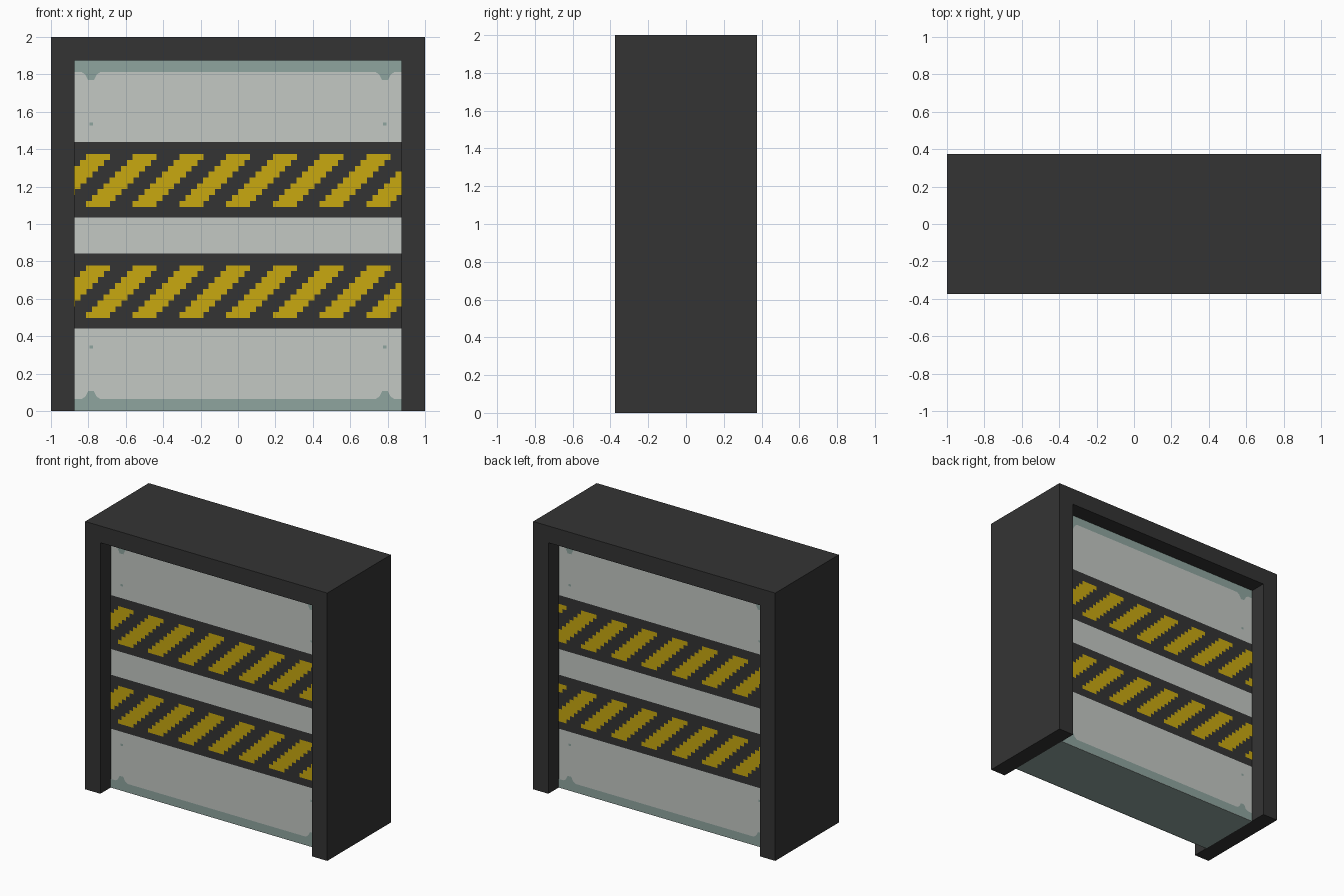
import bpy

cube = bpy.data.objects.get("Cube")
if cube:
    bpy.data.objects.remove(cube)


def material(name, rgb):
    mat = bpy.data.materials.new(name)
    mat.use_nodes = True
    mat.diffuse_color = (*rgb, 1)
    mat.node_tree.nodes["Principled BSDF"].inputs["Base Color"].default_value = (*rgb, 1)
    return mat


CHARCOAL = material("charcoal", (0.034, 0.034, 0.034))
PALE = material("pale grey", (0.546, 0.578, 0.552))
TEAL = material("grey teal", (0.275, 0.376, 0.347))
YELLOW = material("hazard yellow", (0.578, 0.392, 0.005))

HALF = 0.875      # half width of the opening
DOOR_Y = 0.25     # half thickness of the door
FRAME_Y = 0.375   # half depth of the frame


def add_mesh(name, verts, faces, *mats):
    mesh = bpy.data.meshes.new(name)
    mesh.from_pydata(verts, [], faces)
    for mat in mats:
        mesh.materials.append(mat)
    obj = bpy.data.objects.new(name, mesh)
    bpy.context.collection.objects.link(obj)
    return obj


def extrude(name, outline, half_depth, *mats):
    """Solid from an outline (counter-clockwise as seen from the front)."""
    n = len(outline)
    verts = [(x, y, z) for y in (-half_depth, half_depth) for x, z in outline]
    faces = [tuple(range(n)), tuple(reversed(range(n, 2 * n)))]
    faces += [(i, i + n, (i + 1) % n + n, (i + 1) % n) for i in range(n)]
    return add_mesh(name, verts, faces, *mats)


def paint(name, outlines, side, lift, mat):
    """Thin flat shapes lying on the front (-1) or back (1) of the door."""
    verts, faces = [], []
    for outline in outlines:
        faces.append(tuple(range(len(verts), len(verts) + len(outline))))
        verts += [(-side * u, side * (DOOR_Y + lift), z) for u, z in outline]
    return add_mesh(name, verts, faces, mat)


def rect(x0, x1, z0, z1):
    return [(x0, z0), (x1, z0), (x1, z1), (x0, z1)]


# Door frame: two posts and a lintel in one profile
extrude("door_frame",
        [(-1, 0), (-HALF, 0), (-HALF, 1.875), (HALF, 1.875),
         (HALF, 0), (1, 0), (1, 2), (-1, 2)], FRAME_Y, CHARCOAL)

# Door slab, with a teal underside
door = extrude("door_panel", rect(-HALF, HALF, 0, 1.875), DOOR_Y, PALE, TEAL)
for face in door.data.polygons:
    face.material_index = int(face.normal.z < -0.5)

# Edge trim outline with a small tab near each end
tabs = []
for centre in (0.786, -0.786):
    tabs += [(centre + 0.05, 0.064), (centre + 0.03, 0.077), (centre + 0.015, 0.107),
             (centre - 0.015, 0.107), (centre - 0.03, 0.077), (centre - 0.05, 0.064)]
low_trim = [(-HALF, 0), (HALF, 0), (HALF, 0.064)] + tabs + [(-HALF, 0.064)]
high_trim = [(u, 1.876 - z) for u, z in reversed(low_trim)]

ROWS, PITCH, WIDTH, HEIGHT = 9, 0.25, 0.128, 0.282


def stripes(bottom, offset):
    """Slanted stripes with stepped edges, clipped to the opening."""
    shapes = []
    step = HEIGHT / ROWS
    for k in range(-2, 8):
        for row in range(ROWS):
            left = -0.813 + offset + k * PITCH + row * PITCH / (ROWS - 1)
            x0, x1 = max(left, -HALF), min(left + WIDTH, HALF)
            if x1 - x0 > 0.002:
                z = bottom + row * step
                shapes.append(rect(x0, x1, z, z + step))
    return shapes


# Painted details on both sides of the door
for label, side, offset in (("front", -1, 0), ("back", 1, PITCH / 2)):
    paint(label + "_edge_trim", [low_trim, high_trim], side, 0.003, TEAL)
    rivets = [rect(x - 0.01, x + 0.01, z - 0.008, z + 0.008)
              for x in (-0.785, 0.785) for z in (0.343, 1.535)]
    paint(label + "_rivets", rivets, side, 0.003, TEAL)
    for place, z in (("lower", 0.44), ("upper", 1.035)):
        paint(f"{label}_{place}_band", [rect(-HALF, HALF, z, z + 0.403)], side, 0.003, CHARCOAL)
        paint(f"{label}_{place}_stripes", stripes(z + 0.057, offset), side, 0.006, YELLOW)
